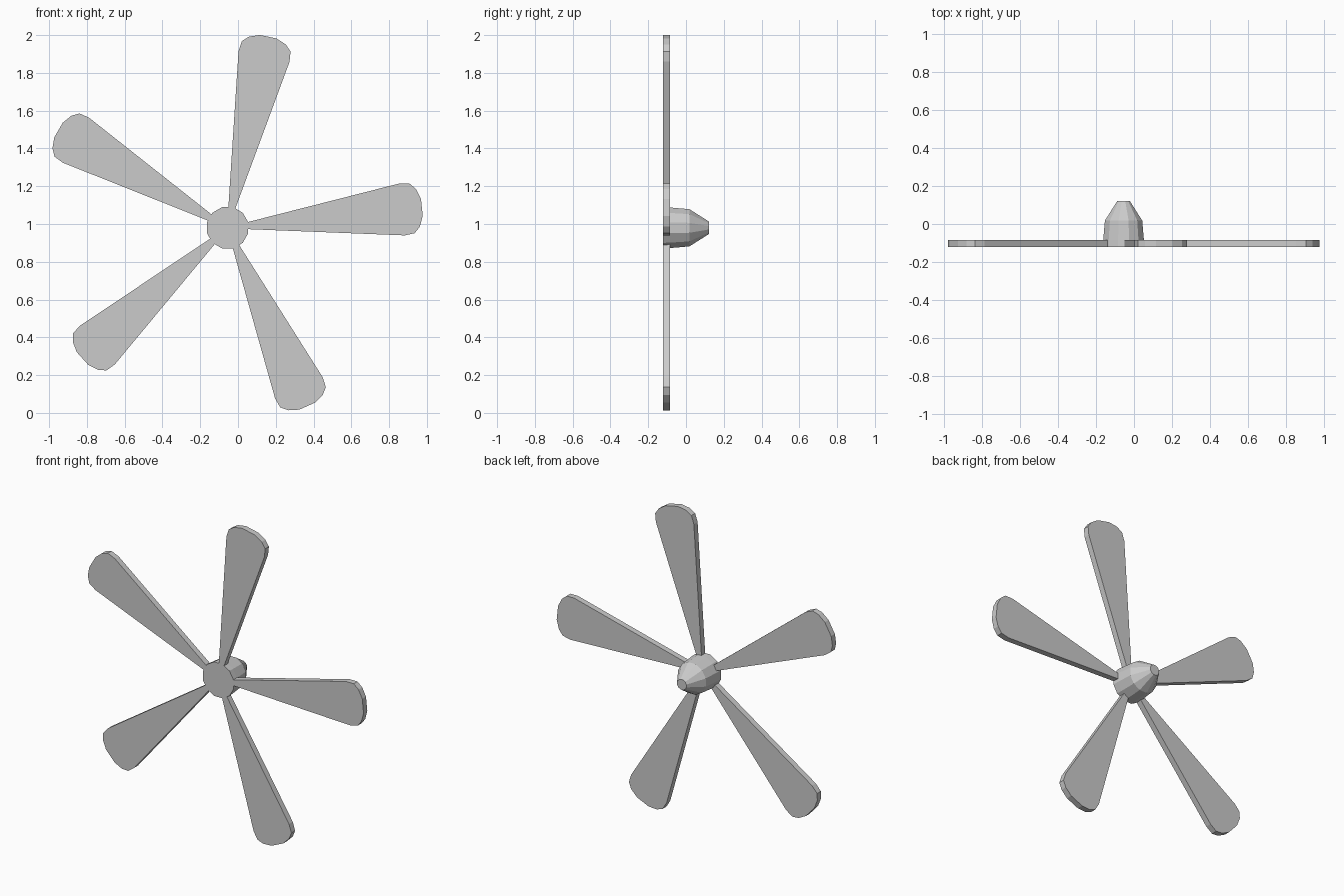
import bpy, bmesh, math

if "Cube" in bpy.data.objects:
    bpy.data.objects.remove(bpy.data.objects["Cube"])

CX, CZ = -0.055, 0.98          # hub axis
Y_FRONT, Y_BACK = -0.122, -0.084


def add_object(name, bm):
    bmesh.ops.recalc_face_normals(bm, faces=bm.faces)
    mesh = bpy.data.meshes.new(name)
    bm.to_mesh(mesh)
    bm.free()
    obj = bpy.data.objects.new(name, mesh)
    bpy.context.collection.objects.link(obj)


def make_hub(sides=12):
    # Tapered faceted nose: rings of (y, radius)
    bm = bmesh.new()
    rings = []
    for y, r in [(Y_FRONT, 0.113), (Y_BACK, 0.111), (0.018, 0.102), (0.122, 0.034)]:
        angles = [2 * math.pi * (i + 0.5) / sides for i in range(sides)]
        rings.append([bm.verts.new((CX + r * math.cos(a), y, CZ + r * math.sin(a)))
                      for a in angles])
    for a, b in zip(rings, rings[1:]):
        for i in range(sides):
            j = (i + 1) % sides
            bm.faces.new((a[i], a[j], b[j], b[i]))
    bm.faces.new(rings[0])
    bm.faces.new(rings[-1])
    add_object("hub", bm)


def make_blade(name, angle):
    # Half outline (distance from axis, half width), mirrored across the blade
    half = [(0.103, 0.018), (0.928, 0.138), (0.982, 0.132), (1.013, 0.10), (1.034, 0.045)]
    outline = half + [(u, -v) for u, v in reversed(half)]
    c, s = math.cos(angle), math.sin(angle)
    bm = bmesh.new()
    face = bm.faces.new([bm.verts.new((CX + u * c - v * s, Y_FRONT, CZ + u * s + v * c))
                         for u, v in outline])
    ext = bmesh.ops.extrude_face_region(bm, geom=[face])
    verts = [g for g in ext["geom"] if isinstance(g, bmesh.types.BMVert)]
    bmesh.ops.translate(bm, verts=verts, vec=(0, Y_BACK - Y_FRONT, 0))
    add_object(name, bm)


make_hub()
for k in range(5):
    make_blade(f"blade_{k + 1}", math.radians(6 + 72 * k))
